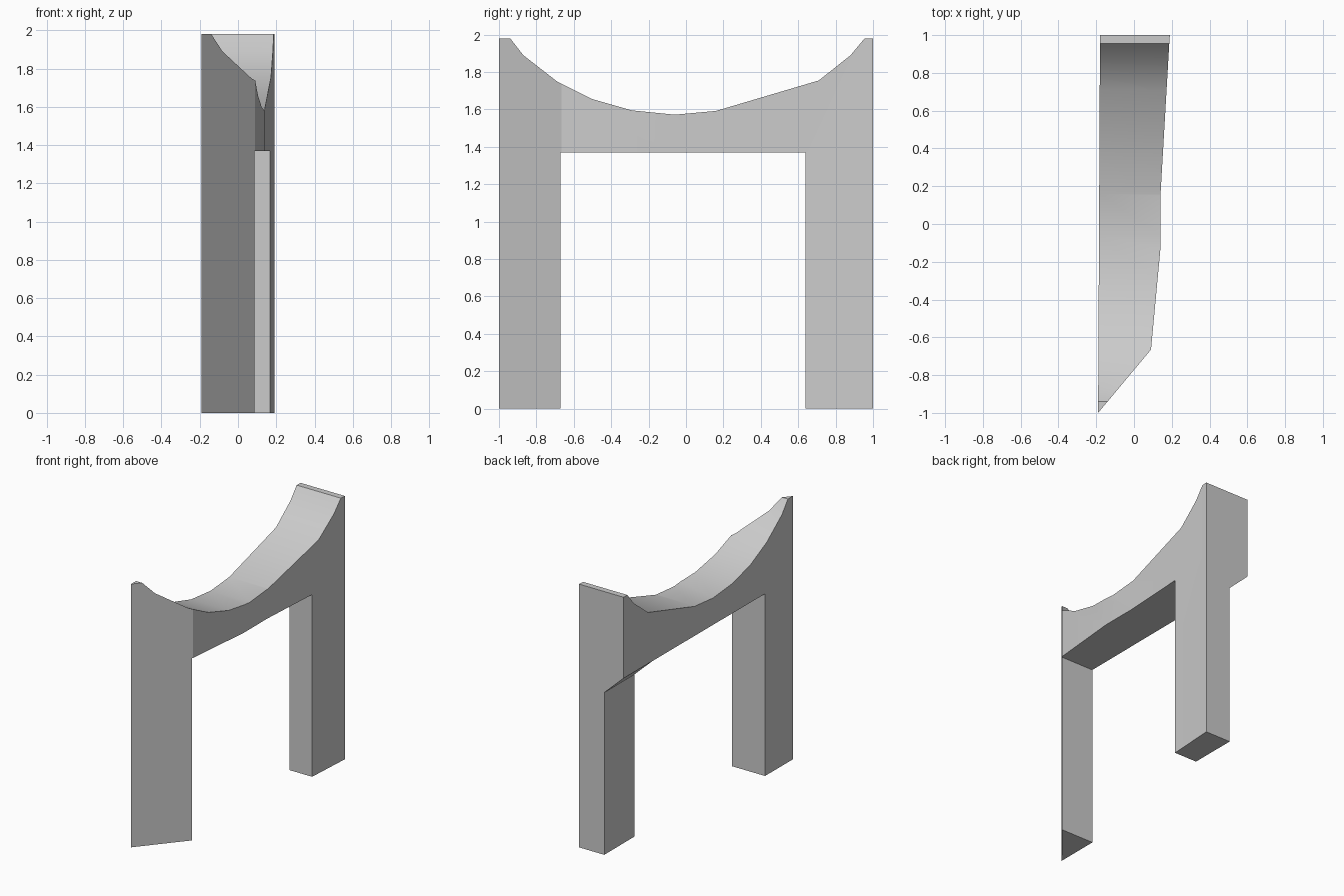
import bpy, bmesh, math
from mathutils import Vector

cube = bpy.data.objects.get("Cube")
if cube:
    bpy.data.objects.remove(cube, do_unlink=True)

stone = bpy.data.materials.new("light_grey")
stone.use_nodes = True
grey = (0.6, 0.6, 0.6, 1)
stone.diffuse_color = grey
stone.node_tree.nodes["Principled BSDF"].inputs["Base Color"].default_value = grey


def prism(name, points, sweep):
    """Extrude a closed outline along a sweep vector."""
    bm = bmesh.new()
    face = bm.faces.new([bm.verts.new(p) for p in points])
    new = bmesh.ops.extrude_face_region(bm, geom=[face])["geom"]
    bmesh.ops.translate(bm, vec=Vector(sweep),
                        verts=[v for v in new if isinstance(v, bmesh.types.BMVert)])
    bmesh.ops.recalc_face_normals(bm, faces=bm.faces)
    mesh = bpy.data.meshes.new(name)
    bm.to_mesh(mesh)
    bm.free()
    mesh.materials.append(stone)
    obj = bpy.data.objects.new(name, mesh)
    bpy.context.collection.objects.link(obj)
    return obj


def combine(target, tool, operation):
    """Apply a boolean and discard the tool."""
    tool.hide_render = True
    mod = target.modifiers.new("cut", "BOOLEAN")
    mod.object, mod.operation, mod.solver = tool, operation, "EXACT"
    bpy.context.view_layer.objects.active = target
    bpy.ops.object.modifier_apply(modifier=mod.name)
    bpy.data.objects.remove(tool, do_unlink=True)


# Side profile: sagging top over two legs and a rectangular opening
sag = [(-1.1, 1.98), (-0.94, 1.98), (-0.87, 1.89), (-0.69, 1.75), (-0.5, 1.655),
       (-0.29, 1.595), (-0.06, 1.572), (0.16, 1.592), (0.71, 1.755),
       (0.88, 1.89), (0.955, 1.98), (1.1, 1.98)]
legs = [(1.1, 0), (0.64, 0), (0.64, 1.37), (-0.67, 1.37), (-0.67, 0), (-1.1, 0)]
arch = prism("arch", [(-0.5, y, z) for y, z in sag + legs], (1, 0, 0))

# Plan outline: slanted front end and gently bowed left side
plan = [(-0.19, -1), (0.09, -0.665), (0.14, -0.13), (0.14, 0.15),
        (0.187, 0.96), (0.19, 1), (-0.18, 1)]
combine(arch, prism("plan_cutter", [(x, y, -0.2) for x, y in plan], (0, 0, 2.5)),
        "INTERSECT")

# Rear leg is narrower below a sloped shoulder
shoulder = [(-0.5, -0.2), (-0.02, -0.2), (-0.02, 1.22), (-0.18, 1.37), (-0.5, 1.37)]
combine(arch, prism("shoulder_cutter", [(x, 0.5, z) for x, z in shoulder], (0, 0.8, 0)),
        "DIFFERENCE")

bpy.ops.object.select_all(action="DESELECT")
arch.select_set(True)
bpy.context.view_layer.objects.active = arch
bpy.ops.object.shade_smooth_by_angle(angle=math.radians(30))
